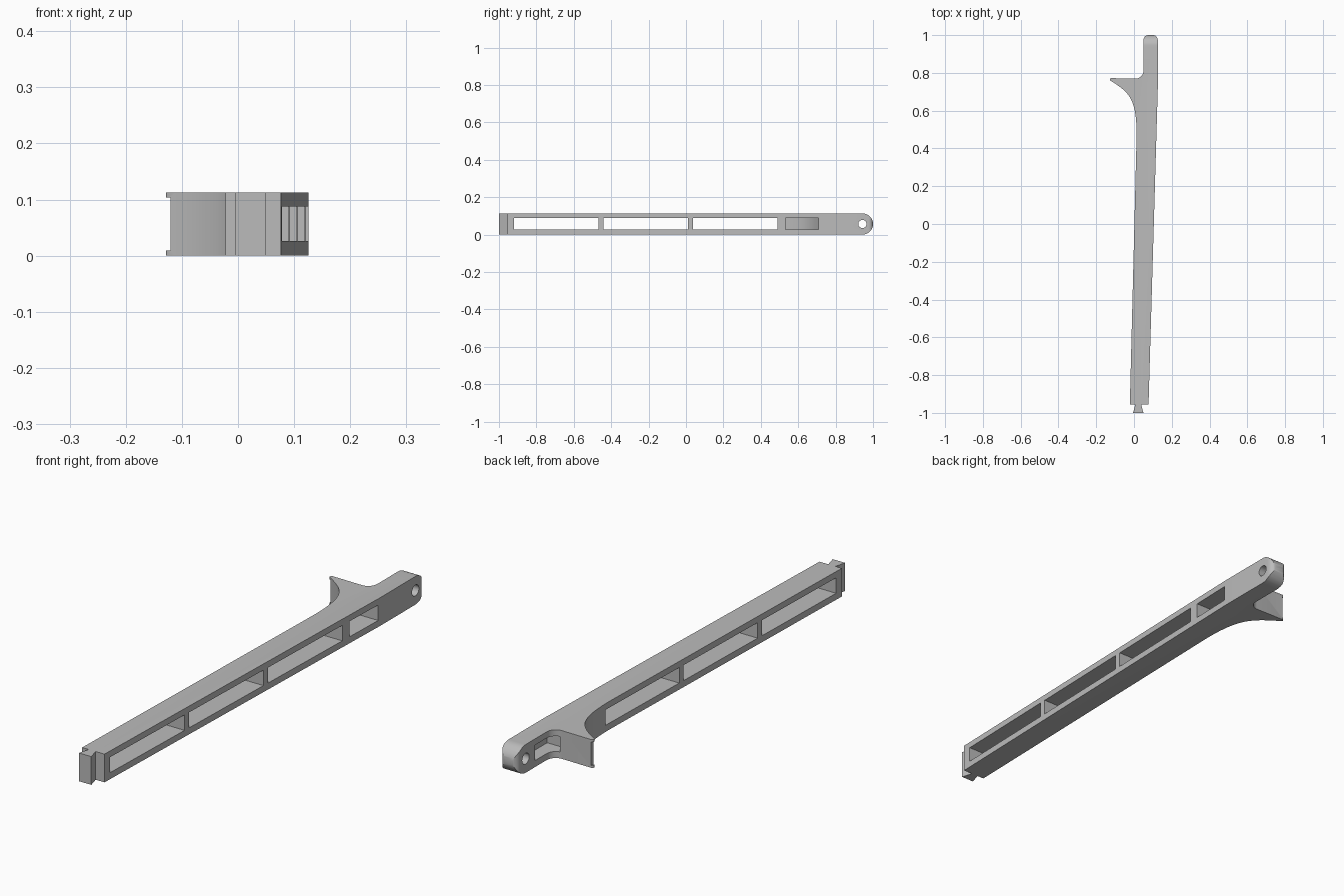
import bpy
import bmesh
from math import sin, cos, pi, radians

cube = bpy.data.objects.get("Cube")
if cube:
    bpy.data.objects.remove(cube)

HEIGHT = 0.113
MID = HEIGHT / 2

grey = bpy.data.materials.new("plain grey")
grey.use_nodes = True
colour = (0.5, 0.5, 0.5, 1)
grey.diffuse_color = colour
grey.node_tree.nodes["Principled BSDF"].inputs["Base Color"].default_value = colour


def prism(name, points, low, high, axis="z"):
    """Extrude an outline: (x, y) along z, or (y, z) along x."""
    bm = bmesh.new()
    place = (lambda p: (p[0], p[1], low)) if axis == "z" else (lambda p: (low, p[0], p[1]))
    face = bm.faces.new([bm.verts.new(place(p)) for p in points])
    moved = bmesh.ops.extrude_face_region(bm, geom=[face])["geom"]
    step = (0, 0, high - low) if axis == "z" else (high - low, 0, 0)
    bmesh.ops.translate(bm, vec=step, verts=[g for g in moved if isinstance(g, bmesh.types.BMVert)])
    bmesh.ops.recalc_face_normals(bm, faces=bm.faces)
    mesh = bpy.data.meshes.new(name)
    bm.to_mesh(mesh)
    bm.free()
    mesh.materials.append(grey)
    obj = bpy.data.objects.new(name, mesh)
    bpy.context.collection.objects.link(obj)
    return obj


def arc(cx, cy, r, start, end, steps=8):
    angles = [radians(start + (end - start) * i / steps) for i in range(steps + 1)]
    return [(cx + r * cos(a), cy + r * sin(a)) for a in angles]


def box(name, x0, x1, y0, y1, z0, z1):
    return prism(name, [(x0, y0), (x1, y0), (x1, y1), (x0, y1)], z0, z1)


def curve(p0, p1, p2, p3, steps=14):
    """Points along a cubic Bezier."""
    out = []
    for i in range(steps + 1):
        t = i / steps
        s = 1 - t
        out.append(tuple(s**3 * a + 3 * s * s * t * b + 3 * s * t * t * c + t**3 * d
                         for a, b, c, d in zip(p0, p1, p2, p3)))
    return out


def combine(target, tool, operation="DIFFERENCE"):
    mod = target.modifiers.new(tool.name, "BOOLEAN")
    mod.operation = operation
    mod.object = tool
    mod.solver = "EXACT"
    bpy.context.view_layer.objects.active = target
    bpy.ops.object.modifier_apply(modifier=mod.name)
    bpy.data.objects.remove(tool)


# Plan outline: dovetail tongue, tapering arm, rounded end and side hook
outline = [(-0.005, -1), (0.05, -1), (0.038, -0.955), (0.077, -0.955), (0.126, 0.72)]
outline += arc(0.1, 0.974, 0.026, 0, 90)
outline += arc(0.076, 0.974, 0.026, 90, 180)
outline += arc(0.01, 0.81, 0.04, 0, -90)
outline += arc(-0.121, 0.765, 0.007, 90, 230, 6)
outline += reversed(curve((0.014, 0.47), (0.014, 0.66), (-0.025, 0.695), (-0.112, 0.751)))
outline += [(-0.022, -0.955), (0.007, -0.955)]
arm = prism("arm", outline, 0, HEIGHT)

# Round the pivot end as seen from the side
side = [(-1.1, -0.1), (0.9, -0.1), (0.943, 0)]
side += arc(1 - MID, MID, MID, -90, 90, 20)[1:-1]
side += [(0.943, HEIGHT), (0.9, 0.3), (-1.1, 0.3)]
combine(arm, prism("end_rounding", side, -0.4, 0.4, "x"), "INTERSECT")

# Pivot hole
combine(arm, prism("pivot_hole", arc(0.943, MID, 0.022, 0, 345, 23), -0.4, 0.4, "x"))

# Three long windows through the arm
for i in range(3):
    start = -0.92 + i * 0.479
    combine(arm, box("window", -0.2, 0.3, start, start + 0.452, 0.026, 0.088))

# Curved-floor pocket behind the hook root
floor = curve((0.038, 0.533), (0.034, 0.62), (0.02, 0.66), (-0.015, 0.708), 10)
combine(arm, prism("root_pocket", floor + [(0.3, 0.708), (0.3, 0.533)], 0.026, 0.088))

# Pocket in the inner corner between hook and pivot end
combine(arm, box("corner_pocket", 0.018, 0.102, 0.733, 0.885, 0.026, 0.088))

# Recess between the two lips at the hook tip
combine(arm, box("tip_recess", -0.2, -0.12, 0.6, 0.9, 0.009, 0.104))

bpy.ops.object.select_all(action="DESELECT")
arm.select_set(True)
bpy.context.view_layer.objects.active = arm
bpy.ops.object.shade_smooth_by_angle(angle=radians(30))
